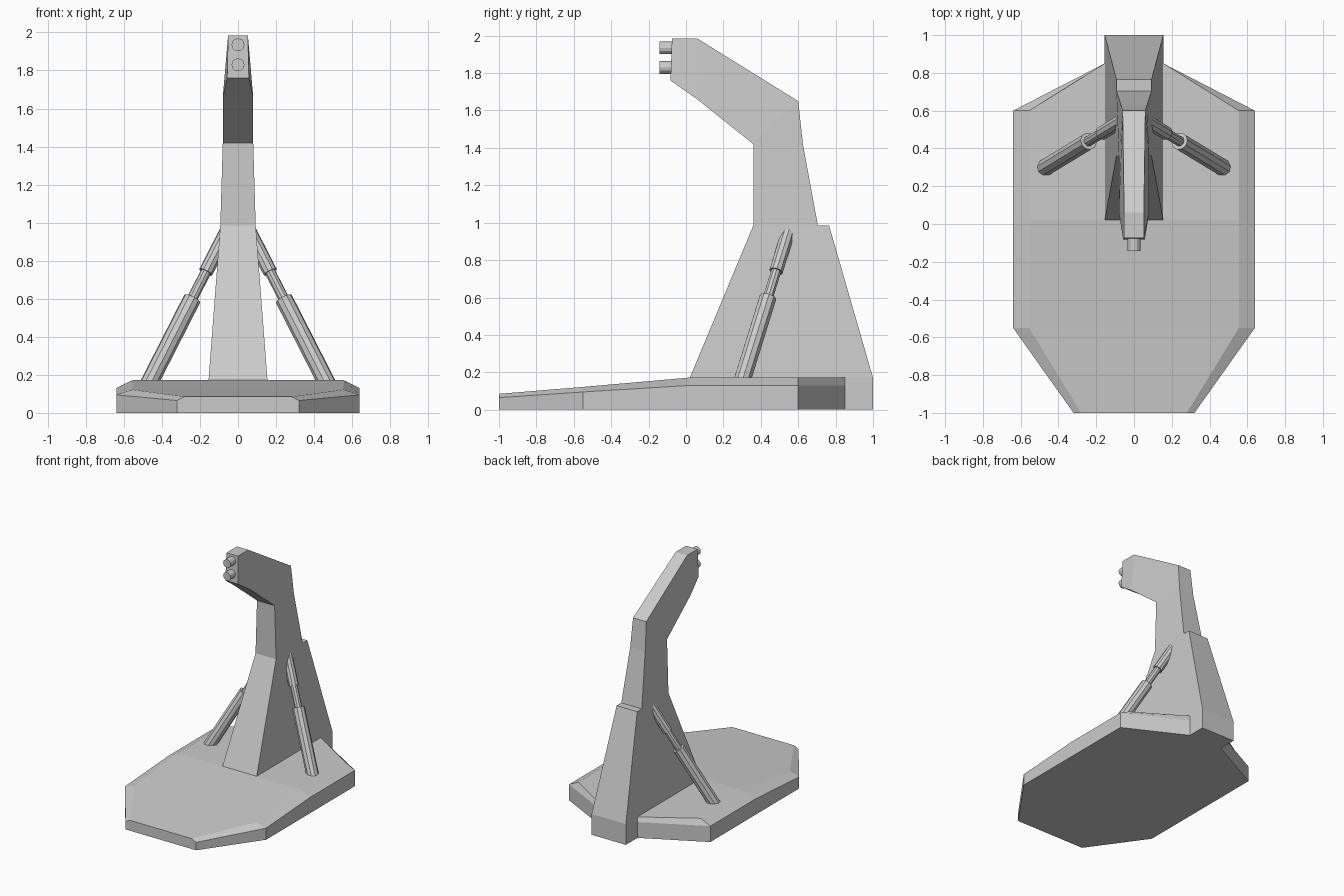
import bpy, bmesh
from mathutils import Vector

cube = bpy.data.objects.get("Cube")
if cube:
    bpy.data.objects.remove(cube, do_unlink=True)

GREY = (0.6, 0.6, 0.6, 1)
grey = bpy.data.materials.new("light_grey")
grey.use_nodes = True
grey.diffuse_color = GREY
grey.node_tree.nodes["Principled BSDF"].inputs["Base Color"].default_value = GREY


def finish(name, bm):
    """Weld, orient and link a mesh as a flat-shaded part."""
    bmesh.ops.remove_doubles(bm, verts=bm.verts, dist=0.0005)
    bmesh.ops.recalc_face_normals(bm, faces=bm.faces)
    mesh = bpy.data.meshes.new(name)
    bm.to_mesh(mesh)
    bm.free()
    mesh.materials.append(grey)
    obj = bpy.data.objects.new(name, mesh)
    bpy.context.collection.objects.link(obj)
    return obj


def loft(name, rings):
    """Skin a list of equal-length rings and cap both ends."""
    bm = bmesh.new()
    loops = [[bm.verts.new(p) for p in ring] for ring in rings]
    n = len(rings[0])
    for a, b in zip(loops, loops[1:]):
        for i in range(n):
            j = (i + 1) % n
            bm.faces.new((a[i], a[j], b[j], b[i]))
    bm.faces.new(loops[0])
    bm.faces.new(loops[-1])
    return finish(name, bm)


def section(front, back):
    """Four-cornered slice from two (y, z, half width) edges."""
    (fy, fz, fw), (by, bz, bw) = front, back
    return [(-fw, fy, fz), (fw, fy, fz), (bw, by, bz), (-bw, by, bz)]


def rod(name, start, end, radius, sides=10):
    start, end = Vector(start), Vector(end)
    axis = end - start
    bm = bmesh.new()
    bmesh.ops.create_cone(bm, cap_ends=True, segments=sides, radius1=radius,
                          radius2=radius, depth=axis.length)
    bm.transform(axis.to_track_quat('Z', 'Y').to_matrix().to_4x4())
    bmesh.ops.translate(bm, verts=bm.verts, vec=(start + end) / 2)
    return finish(name, bm)


def mirrored(half):
    return half + [(-x, y, z) for x, y, z in reversed(half)]


# Base plate: sloping nose, upright rim and chamfered top edge
rim = mirrored([(0.32, -1, 0.065), (0.64, -0.55, 0.095), (0.64, 0.02, 0.13),
                (0.64, 0.6, 0.13), (0.155, 0.85, 0.13)])
top = mirrored([(0.28, -1, 0.085), (0.555, -0.55, 0.122), (0.555, 0.02, 0.172),
                (0.555, 0.6, 0.172), (0.155, 0.85, 0.172)])
floor = [(x, y, 0) for x, y, z in rim]
base = bmesh.new()
rings = [[base.verts.new(p) for p in ring] for ring in (floor, rim, top)]
for a, b in zip(rings, rings[1:]):
    for i in range(10):
        j = (i + 1) % 10
        base.faces.new((a[i], a[j], b[j], b[i]))
base.faces.new(rings[0])
for i in range(4):
    t = rings[2]
    base.faces.new((t[i], t[i + 1], t[8 - i], t[9 - i]))
finish("base_plate", base)

# Tapered lower tower with a ledge at the back
loft("lower_tower", [
    section((0.02, 0, 0.155), (1, 0, 0.155)),
    section((0.02, 0.17, 0.155), (1, 0.17, 0.155)),
    section((0.36, 0.985, 0.093), (0.765, 0.985, 0.093)),
])

# Upper neck leaning forward into the head
loft("neck_and_head", [
    section((0.36, 0.985, 0.093), (0.705, 0.985, 0.093)),
    section((0.36, 1.42, 0.08), (0.625, 1.42, 0.068)),
    section((0.36, 1.42, 0.08), (0.6, 1.65, 0.06)),
    section((0.06, 1.66, 0.08), (0.06, 1.985, 0.052)),
    section((-0.083, 1.76, 0.057), (-0.075, 1.985, 0.052)),
])

# Pair of round pegs on the head
for label, z in (("upper", 1.935), ("lower", 1.83)):
    rod(label + "_peg", (0, -0.06, z), (0, -0.143, z), 0.034, 12)

# Telescoping side struts
foot, slope = Vector((0.46, 0.305, 0.17)), Vector((-0.51, 0.31, 1))
for side, sign in (("left", 1), ("right", -1)):
    for label, low, high, radius in (("sleeve", 0.1, 0.6, 0.047),
                                     ("piston", 0.55, 0.78, 0.028),
                                     ("collar", 0.74, 0.95, 0.038)):
        ends = [foot + slope * (z - foot.z) for z in (low, high)]
        for p in ends:
            p.x *= sign
        rod(f"{side}_strut_{label}", *ends, radius)
